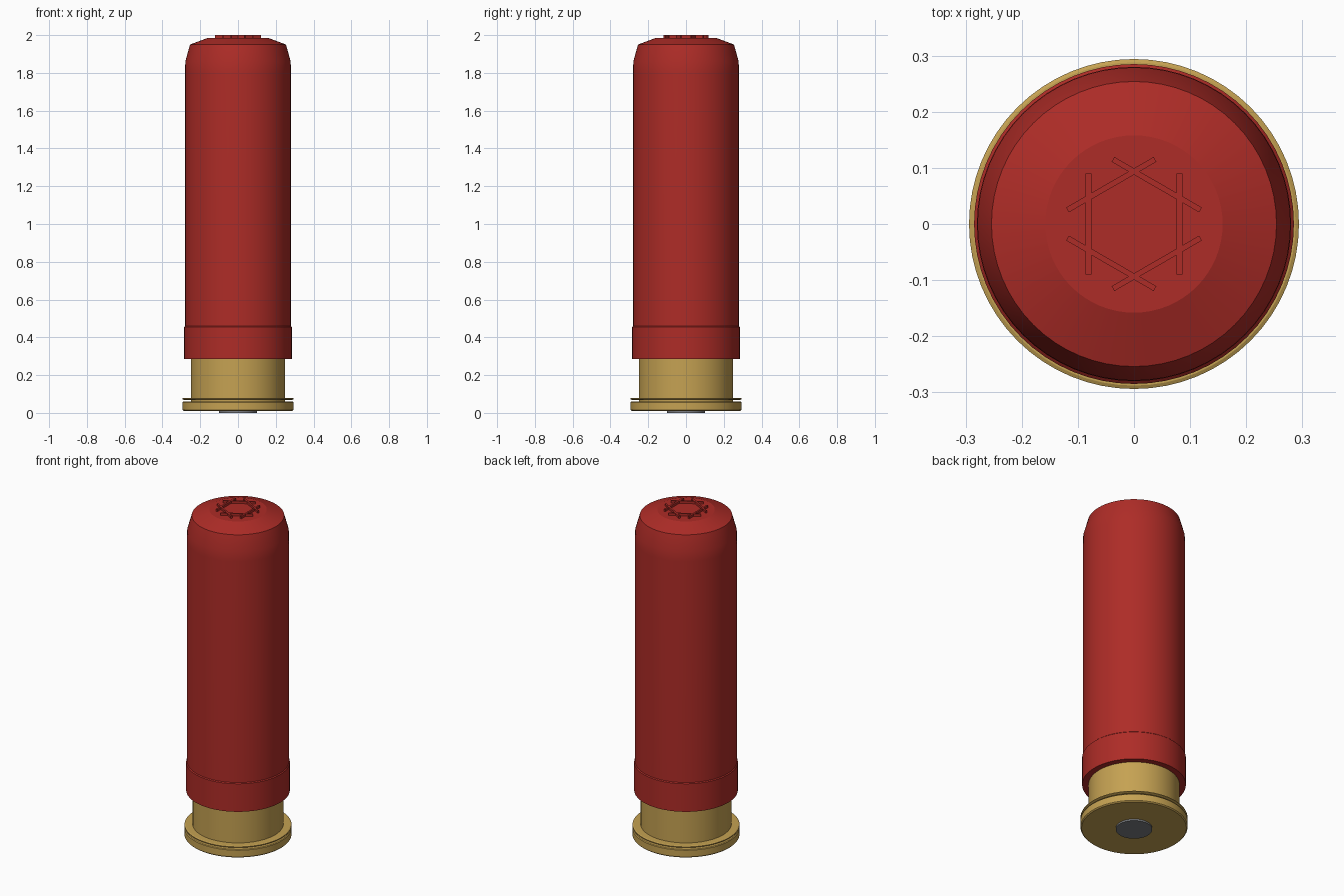
import bpy, math

if "Cube" in bpy.data.objects:
    bpy.data.objects.remove(bpy.data.objects["Cube"])

SEG = 64


def material(name, color):
    m = bpy.data.materials.new(name)
    m.diffuse_color = (*color, 1)
    m.use_nodes = True
    m.node_tree.nodes["Principled BSDF"].inputs["Base Color"].default_value = m.diffuse_color
    return m


red = material("red_plastic", (0.42, 0.025, 0.02))
brass = material("brass", (0.56, 0.36, 0.085))
steel = material("steel", (0.2, 0.21, 0.23))


def lathe(name, profile, mat, angle=25):
    """Revolve (radius, z) points, listed bottom to top, and cap both ends."""
    verts, faces = [], []
    for r, z in profile:
        for i in range(SEG):
            a = math.tau * i / SEG
            verts.append((r * math.cos(a), r * math.sin(a), z))
    for k in range(len(profile) - 1):
        for i in range(SEG):
            j = (i + 1) % SEG
            faces.append((k * SEG + i, k * SEG + j,
                          (k + 1) * SEG + j, (k + 1) * SEG + i))
    faces.append(tuple(reversed(range(SEG))))
    faces.append(tuple(range((len(profile) - 1) * SEG, len(profile) * SEG)))
    me = bpy.data.meshes.new(name)
    me.from_pydata(verts, [], faces)
    me.materials.append(mat)
    ob = bpy.data.objects.new(name, me)
    bpy.context.collection.objects.link(ob)
    bpy.ops.object.select_all(action='DESELECT')
    ob.select_set(True)
    bpy.context.view_layer.objects.active = ob
    bpy.ops.object.shade_smooth_by_angle(angle=math.radians(angle))
    return ob


# Plastic tube with its tapered, closed top
lathe("hull", [(0.28, 0.285), (0.28, 1.80), (0.279, 1.86),
               (0.254, 1.95), (0.158, 1.986)], red, 17)

# Slightly wider collar around the lower hull
lathe("hull_collar", [(0.285, 0.285), (0.285, 0.455), (0.28, 0.46)], red)

# Brass head, extractor rim and thin ring above the groove
lathe("brass_head", [(0.25, 0.03), (0.25, 0.30)], brass)
lathe("rim", [(0.288, 0.01), (0.294, 0.016), (0.294, 0.056), (0.29, 0.06)], brass)
lathe("rim_ring", [(0.288, 0.069), (0.294, 0.072), (0.294, 0.077), (0.288, 0.08)], brass)

# Primer in the base
lathe("primer", [(0.1, 0.0), (0.1, 0.02)], steel)

# Six crimp ridges arranged as a hexagon on the top
for i in range(6):
    a = math.tau * i / 6
    bpy.ops.mesh.primitive_cube_add(
        size=1, location=(0.081 * math.cos(a), 0.081 * math.sin(a), 1.99),
        rotation=(0, 0, a))
    ridge = bpy.context.object
    ridge.name = f"crimp_ridge_{i + 1}"
    ridge.scale = (0.01, 0.18, 0.02)
    ridge.data.materials.append(red)
